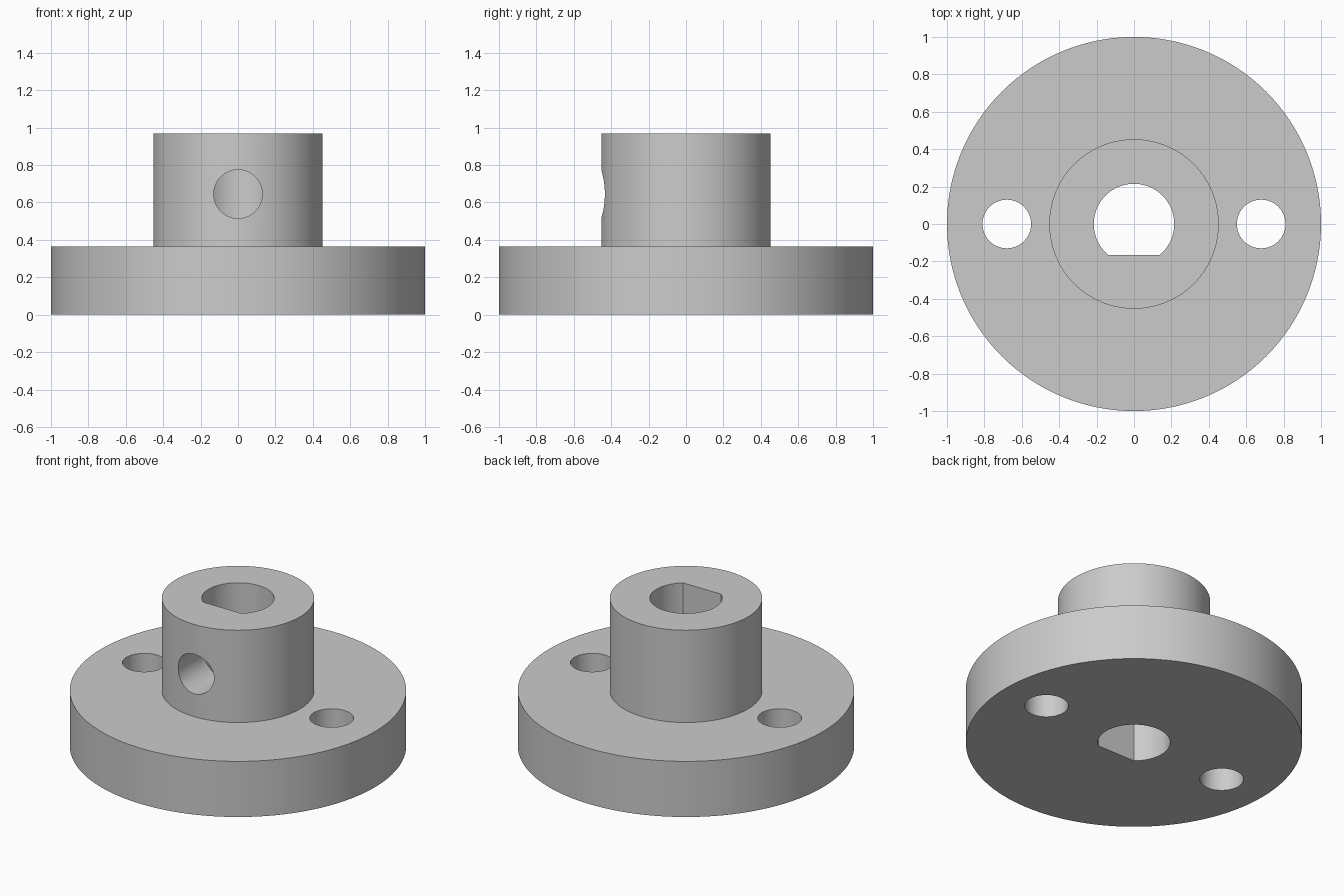
import bpy, bmesh, math
from mathutils import Matrix

cube = bpy.data.objects.get("Cube")
if cube:
    bpy.data.objects.remove(cube, do_unlink=True)

SEGMENTS = 128
FLANGE_R, FLANGE_TOP = 1.0, 0.365
HUB_R, HUB_TOP = 0.453, 0.97
BORE_R, BORE_FLAT_Y = 0.215, -0.165
HOLE_R, BOLT_X, SCREW_Z = 0.13, 0.68, 0.645

metal = bpy.data.materials.new("plain grey metal")
metal.use_nodes = True
grey = (0.60, 0.60, 0.60, 1)
metal.diffuse_color = grey
metal.node_tree.nodes["Principled BSDF"].inputs["Base Color"].default_value = grey


def make_object(name, bm):
    bmesh.ops.recalc_face_normals(bm, faces=bm.faces)
    mesh = bpy.data.meshes.new(name)
    bm.to_mesh(mesh)
    bm.free()
    mesh.materials.append(metal)
    obj = bpy.data.objects.new(name, mesh)
    bpy.context.collection.objects.link(obj)
    return obj


def prism(name, outline, depth, matrix=Matrix()):
    """Extrude a flat outline upward, then place it."""
    bm = bmesh.new()
    face = bm.faces.new([bm.verts.new((x, y, 0)) for x, y in outline])
    top = bmesh.ops.extrude_face_region(bm, geom=[face])["geom"]
    verts = [v for v in top if isinstance(v, bmesh.types.BMVert)]
    bmesh.ops.translate(bm, verts=verts, vec=(0, 0, depth))
    bm.transform(matrix)
    return make_object(name, bm)


def arc(radius, start=0.0, sweep=math.tau, count=SEGMENTS, closed=True):
    steps = count if closed else count - 1
    return [(radius * math.cos(start + sweep * i / steps),
             radius * math.sin(start + sweep * i / steps)) for i in range(count)]


# Flanged hub: one stepped profile turned about the z axis
bm = bmesh.new()
profile = [(0, 0), (FLANGE_R, 0), (FLANGE_R, FLANGE_TOP),
           (HUB_R, FLANGE_TOP), (HUB_R, HUB_TOP), (0, HUB_TOP)]
points = [bm.verts.new((r, 0, z)) for r, z in profile]
edges = [bm.edges.new(pair) for pair in zip(points, points[1:])]
bmesh.ops.spin(bm, geom=points + edges, axis=(0, 0, 1), cent=(0, 0, 0),
               angle=math.tau, steps=SEGMENTS)
bmesh.ops.remove_doubles(bm, verts=bm.verts, dist=1e-5)
hub = make_object("flanged_hub", bm)

# D-shaped shaft bore with its flat toward the front
flat_angle = math.asin(BORE_FLAT_Y / BORE_R)
bore = prism("shaft_bore_cutter",
             arc(BORE_R, flat_angle, math.pi - 2 * flat_angle, 90, closed=False),
             HUB_TOP + 0.4, Matrix.Translation((0, 0, -0.2)))

# Two bolt holes through the flange
cutters = [bore]
for side, x in (("left", BOLT_X), ("right", -BOLT_X)):
    cutters.append(prism(side + "_bolt_hole_cutter", arc(HOLE_R, count=64),
                         FLANGE_TOP + 0.4, Matrix.Translation((x, 0, -0.2))))

# Set-screw hole from the front wall into the bore
cutters.append(prism("set_screw_hole_cutter", arc(HOLE_R, count=64), 0.55,
                     Matrix.Translation((0, -0.05, SCREW_Z)) @ Matrix.Rotation(math.pi / 2, 4, "X")))

for cutter in cutters:
    cutter.hide_render = True
    cut = hub.modifiers.new(cutter.name, "BOOLEAN")
    cut.operation, cut.solver, cut.object = "DIFFERENCE", "EXACT", cutter

# Bake the cuts, discard the cutters and shade smooth with crisp rims
bpy.ops.object.select_all(action="DESELECT")
hub.select_set(True)
bpy.context.view_layer.objects.active = hub
for cut in list(hub.modifiers):
    bpy.ops.object.modifier_apply(modifier=cut.name)
for cutter in cutters:
    bpy.data.objects.remove(cutter, do_unlink=True)
bpy.ops.object.shade_smooth_by_angle(angle=math.radians(30))
